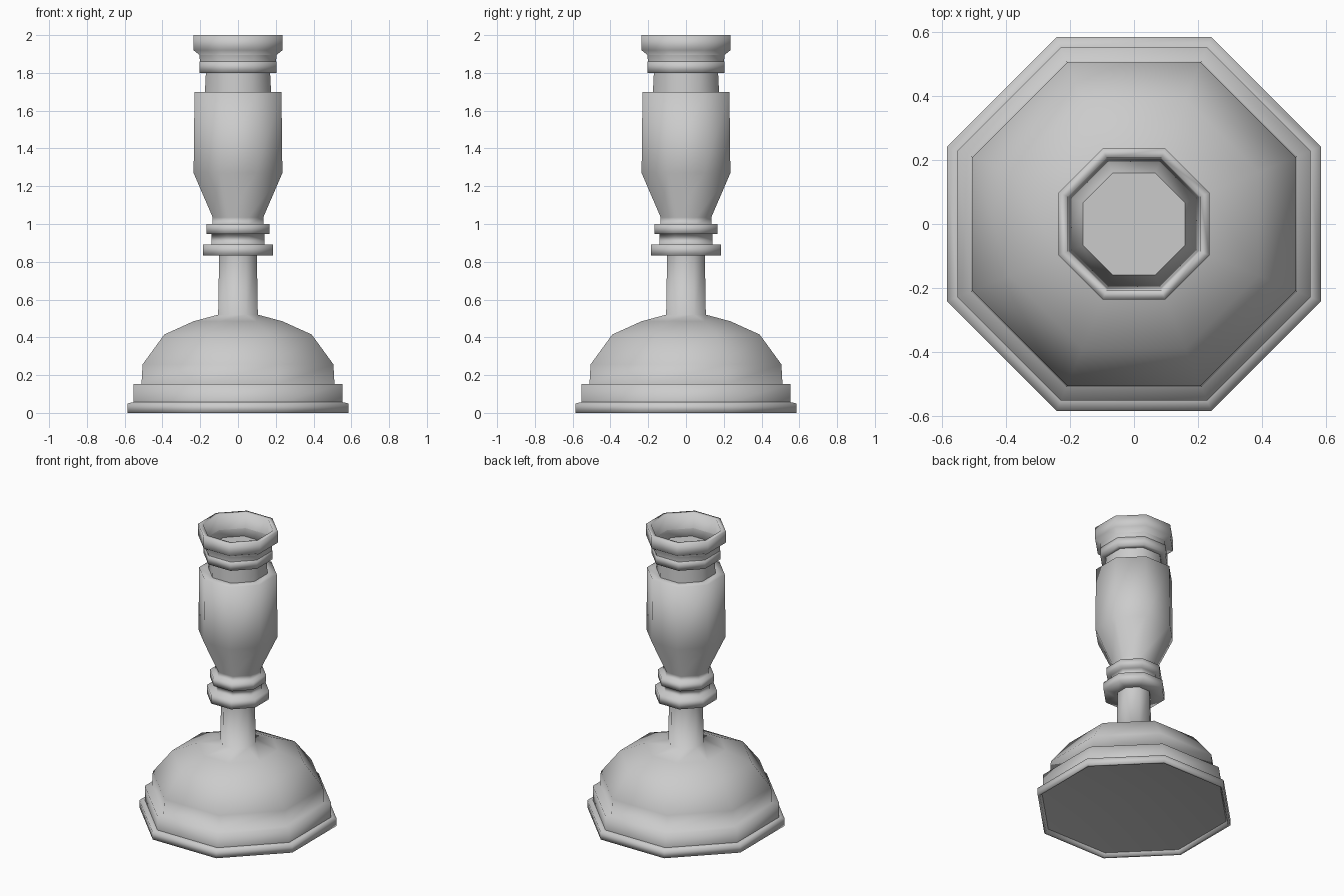
import bpy, bmesh, math

if "Cube" in bpy.data.objects:
    bpy.data.objects.remove(bpy.data.objects["Cube"])

SIDES = 8
SCALE = 1 / math.cos(math.pi / SIDES)  # flat-to-flat radius -> corner radius


def lathe(name, profile):
    """Turn a (flat radius, height) profile into a smooth eight-sided part."""
    bm = bmesh.new()
    rings = []
    for r, z in profile:
        if r == 0:
            rings.append([bm.verts.new((0, 0, z))] * SIDES)
            continue
        ring = []
        for i in range(SIDES):
            a = (i + 0.5) * 2 * math.pi / SIDES
            ring.append(bm.verts.new((r * SCALE * math.cos(a), r * SCALE * math.sin(a), z)))
        rings.append(ring)
    for low, high in zip(rings, rings[1:]):
        for i in range(SIDES):
            j = (i + 1) % SIDES
            corners = list(dict.fromkeys((low[i], low[j], high[j], high[i])))
            bm.faces.new(corners).smooth = True
    mesh = bpy.data.meshes.new(name)
    bm.to_mesh(mesh)
    bm.free()
    obj = bpy.data.objects.new(name, mesh)
    bpy.context.collection.objects.link(obj)
    return obj


# hollow underside with a narrow rim
lathe("underside", [(0, 0.09), (0.56, 0.025)])
lathe("foot_lip", [(0.56, 0.025), (0.57, 0), (0.585, 0), (0.585, 0.05), (0.553, 0.057)])

# stepped foot, dome and thin stem
lathe("base_and_stem", [(0.553, 0.057), (0.553, 0.152), (0.511, 0.152), (0.505, 0.257),
                        (0.39, 0.415), (0.235, 0.485), (0.105, 0.52), (0.1, 0.832)])

# two collars, tapered body and its shoulder
lathe("collars_and_body", [(0.1, 0.832), (0.184, 0.832), (0.184, 0.891), (0.141, 0.891),
                           (0.141, 0.948), (0.166, 0.948), (0.166, 1.0), (0.136, 1.0),
                           (0.134, 1.035), (0.235, 1.27), (0.23, 1.70), (0.175, 1.70)])

# neck, upper collar and flared cup
lathe("neck", [(0.175, 1.70), (0.17, 1.80)])
lathe("cup", [(0.17, 1.80), (0.204, 1.80), (0.204, 1.86), (0.16, 1.862), (0.236, 1.92),
              (0.236, 2.0), (0.207, 2.0), (0.202, 1.86)])
lathe("cup_floor", [(0.202, 1.86), (0, 1.86)])
